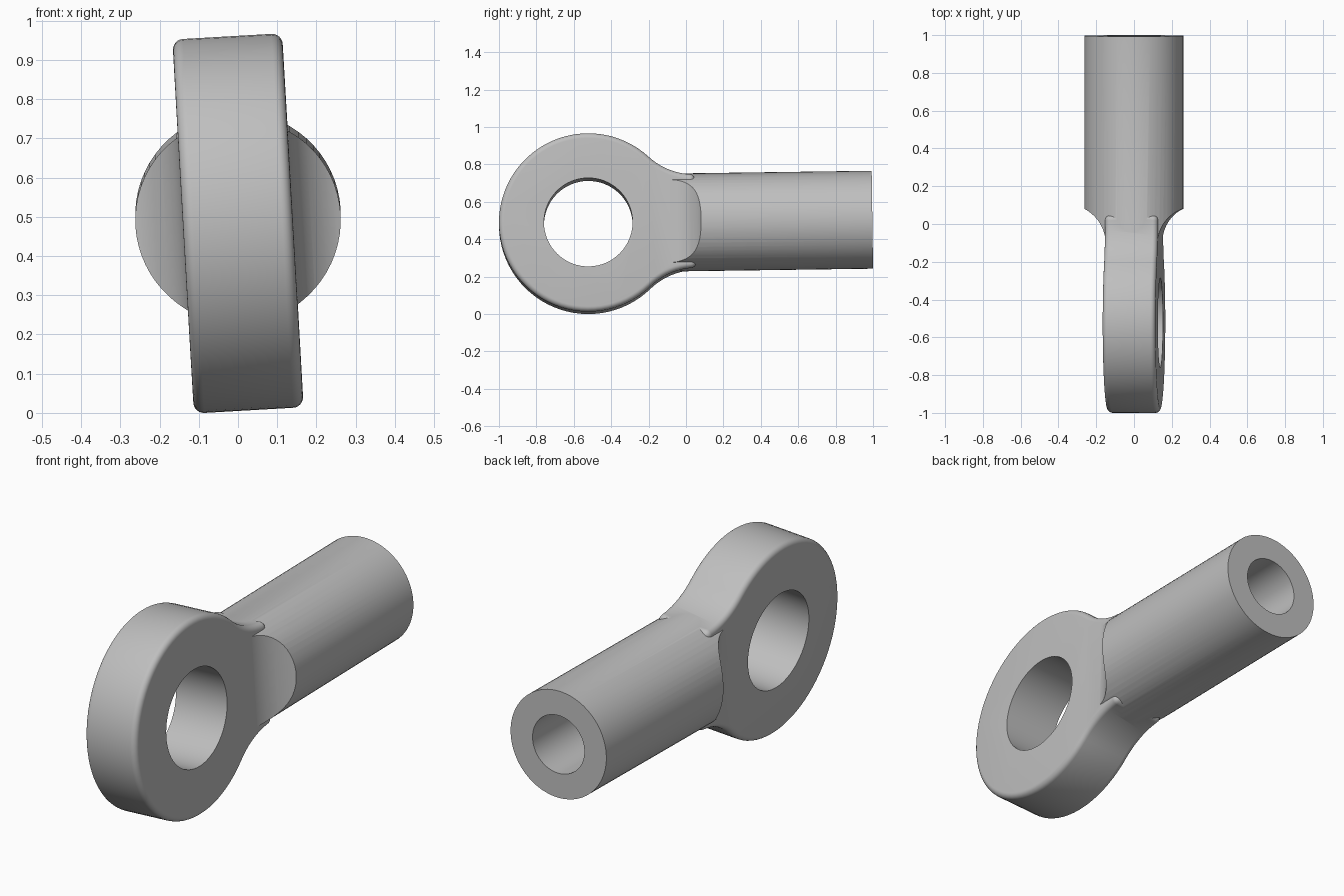
import bpy, bmesh
from math import sin, cos, atan2, pi, radians
from mathutils import Matrix

if "Cube" in bpy.data.objects:
    bpy.data.objects.remove(bpy.data.objects["Cube"])

EYE_Y, EYE_R, HOLE_R = -0.5225, 0.4775, 0.237
HALF_T, ROUND = 0.14, 0.057
ROD_R, BORE_R, ROD_END = 0.262, 0.142, 0.9965
NECK_R, NECK_Y, NECK_FILLET = 0.25, 0.05, 0.357

steel = bpy.data.materials.new("steel_grey")
steel.diffuse_color = (0.52, 0.52, 0.52, 1)
steel.use_nodes = True
steel.node_tree.nodes["Principled BSDF"].inputs["Base Color"].default_value = steel.diffuse_color


def prism(name, outline, axis, lo, hi):
    """Extrude a 2D outline along one axis; outline is (y,z), (x,z) or (x,y)."""
    def place(a, b, t):
        return {"x": (t, a, b), "y": (a, t, b), "z": (a, b, t)}[axis]
    bm = bmesh.new()
    face = bm.faces.new([bm.verts.new(place(a, b, lo)) for a, b in outline])
    new = bmesh.ops.extrude_face_region(bm, geom=[face])["geom"]
    step = place(0, 0, hi - lo)
    bmesh.ops.translate(bm, vec=step, verts=[v for v in new if isinstance(v, bmesh.types.BMVert)])
    bmesh.ops.recalc_face_normals(bm, faces=bm.faces)
    mesh = bpy.data.meshes.new(name)
    bm.to_mesh(mesh)
    bm.free()
    mesh.materials.append(steel)
    ob = bpy.data.objects.new(name, mesh)
    bpy.context.collection.objects.link(ob)
    return ob


def arc(cx, cy, r, a0, a1, n):
    return [(cx + r * cos(a0 + (a1 - a0) * i / n), cy + r * sin(a0 + (a1 - a0) * i / n))
            for i in range(n + 1)]


def circle(cx, cy, r, n):
    return arc(cx, cy, r, 0, 2 * pi, n)[:-1]


def apply(ob, mod):
    bpy.context.view_layer.objects.active = ob
    bpy.ops.object.modifier_apply(modifier=mod.name)


def boolean(ob, other, operation):
    mod = ob.modifiers.new("boolean", "BOOLEAN")
    mod.operation, mod.solver, mod.object = operation, "EXACT", other
    apply(ob, mod)
    bpy.data.objects.remove(other)


# Eye plate: big circle flowing through concave fillets into the neck
join = atan2(NECK_R + NECK_FILLET, NECK_Y - EYE_Y)
upper = arc(EYE_Y, 0, EYE_R, pi, join, 30)
upper += arc(NECK_Y, NECK_R + NECK_FILLET, NECK_FILLET, join - pi, -pi / 2, 10)[1:]
outline = upper + [(y, -z) for y, z in reversed(upper[1:])]
body = prism("rod_end_body", outline, "x", -HALF_T, HALF_T)
bevel = body.modifiers.new("rounded_rim", "BEVEL")
bevel.width, bevel.segments = ROUND, 6
bevel.limit_method, bevel.angle_limit = "ANGLE", radians(60)
apply(body, bevel)

# Shank with concave scoops down to the plate thickness
shank = prism("shank", circle(0, 0, ROD_R, 64), "y", -0.1, ROD_END)
for side in (-1, 1):
    scoop = prism("scoop", circle(side * (HALF_T - 0.002 + 0.195), -0.1, 0.195, 80), "z", -0.5, 0.5)
    boolean(shank, scoop, "DIFFERENCE")
boolean(body, shank, "UNION")

# Eye hole and shank bore
boolean(body, prism("eye_hole", circle(EYE_Y, 0, HOLE_R, 64), "x", -0.5, 0.5), "DIFFERENCE")
boolean(body, prism("bore", circle(0, 0, BORE_R, 48), "y", 0.15, 1.2), "DIFFERENCE")

# Slight lean of the whole part
body.data.transform(Matrix.Translation((0, 0, 0.489)) @ Matrix.Rotation(radians(0.8), 4, "X")
                    @ Matrix.Rotation(radians(-3.3), 4, "Y"))
low = min(v.co.z for v in body.data.vertices)
body.data.transform(Matrix.Translation((0, 0, -low)))

bpy.ops.object.select_all(action="DESELECT")
body.select_set(True)
bpy.context.view_layer.objects.active = body
bpy.ops.object.shade_smooth_by_angle(angle=radians(30))
